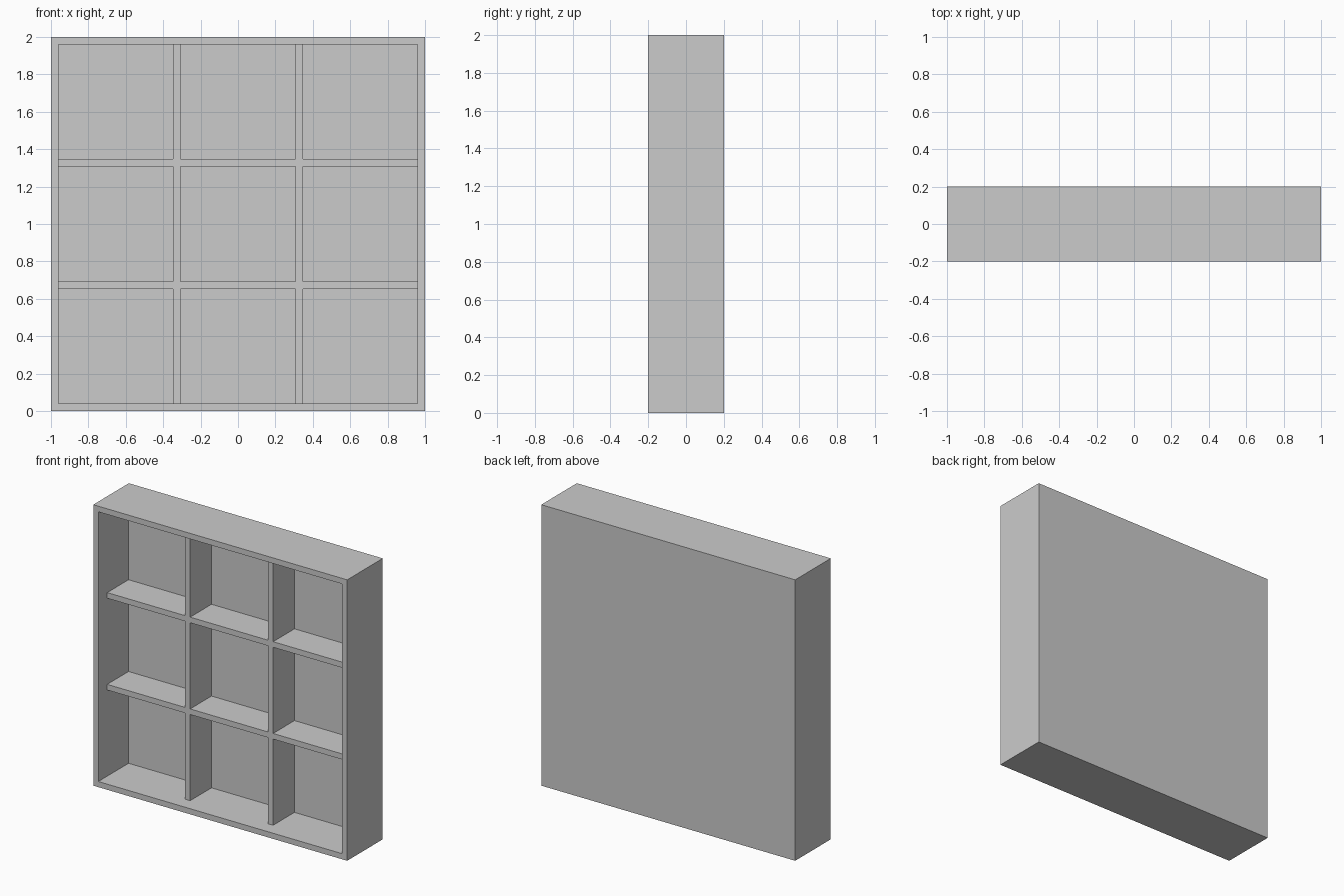
import bpy, bmesh
from mathutils import Vector

if "Cube" in bpy.data.objects:
    bpy.data.objects.remove(bpy.data.objects["Cube"])

SIZE, DEPTH, WALL, BACK = 2.0, 0.4, 0.04, 0.06
RECESS = 0.10            # dividers sit behind the front rim
CELLS = 3


def add_object(name, bm):
    bmesh.ops.recalc_face_normals(bm, faces=bm.faces)
    mesh = bpy.data.meshes.new(name)
    bm.to_mesh(mesh)
    bm.free()
    obj = bpy.data.objects.new(name, mesh)
    bpy.context.collection.objects.link(obj)
    return obj


# Carcass: a box whose front face is inset to a rim and pushed in to the back panel
bm = bmesh.new()
bmesh.ops.create_cube(bm, size=1)
bmesh.ops.scale(bm, vec=(SIZE, DEPTH, SIZE), verts=bm.verts)
bmesh.ops.translate(bm, vec=(0, 0, SIZE / 2), verts=bm.verts)
front = min(bm.faces, key=lambda f: f.calc_center_median().y)
bmesh.ops.inset_region(bm, faces=[front], thickness=WALL, use_even_offset=True)
pushed = bmesh.ops.extrude_discrete_faces(bm, faces=[front])["faces"][0]
bmesh.ops.translate(bm, vec=(0, DEPTH - BACK, 0), verts=pushed.verts)
add_object("carcass", bm)

# Divider grid: one continuous lattice of uprights and shelves
inner = SIZE - 2 * WALL
cell = (inner - (CELLS - 1) * WALL) / CELLS
stops = [-inner / 2]
for i in range(2 * CELLS - 1):
    stops.append(stops[-1] + (WALL if i % 2 else cell))

grid_front = -DEPTH / 2 + RECESS
grid_depth = DEPTH - RECESS - BACK
bm = bmesh.new()
verts = [[bm.verts.new(Vector((x, 0, z))) for z in stops] for x in stops]
for i in range(len(stops) - 1):
    for j in range(len(stops) - 1):
        if i % 2 or j % 2:          # leave the compartments open
            bm.faces.new((verts[i][j], verts[i + 1][j],
                          verts[i + 1][j + 1], verts[i][j + 1]))
grid = add_object("divider_grid", bm)
grid.location = (0, grid_front + grid_depth / 2, SIZE / 2)
solid = grid.modifiers.new("depth", "SOLIDIFY")
solid.thickness = grid_depth
solid.offset = 0
